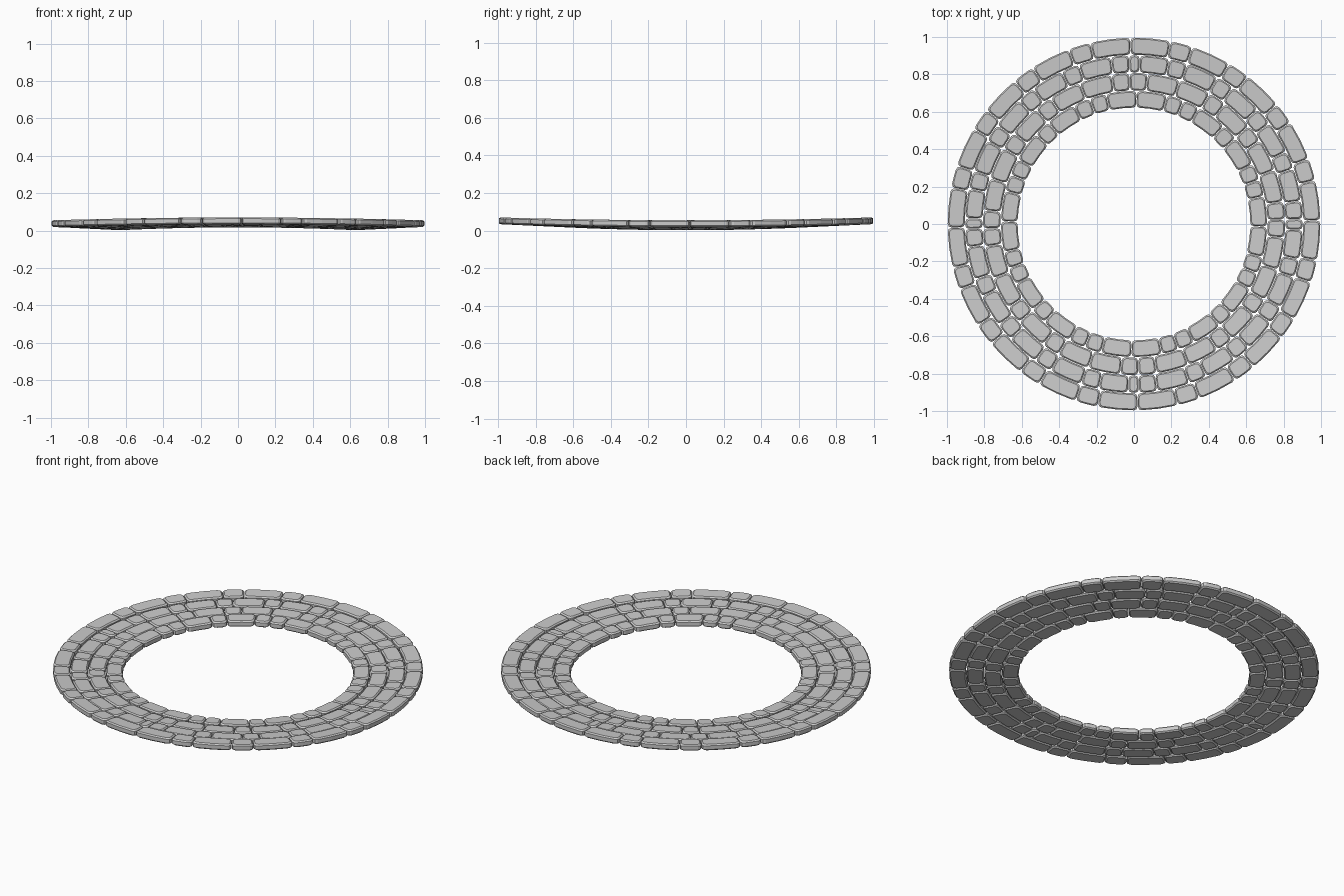
import bpy, bmesh, math

if "Cube" in bpy.data.objects:
    bpy.data.objects.remove(bpy.data.objects["Cube"])

QUARTER = math.pi / 2


def ground_height(r, a):
    # Shallow dish, gently waved so that the y ends sit a little higher
    return 0.002 + 0.018 * (r - 0.62) / 0.38 + 0.0075 * (1 - math.cos(2 * a))


def outline(r0, r1, a0, a1, inset):
    # Rounded block outline in polar coordinates, counter-clockwise
    rm, am = (r0 + r1) / 2, (a0 + a1) / 2
    h = (r1 - r0) / 2 - inset
    w = rm * (a1 - a0) / 2 - inset
    c = 0.018
    k = c * 0.3
    corner = [(h, w - c), (h - k, w - k), (h - c, w)]
    pts = [(h, 0)] + corner
    pts += [(-x, y) for x, y in reversed(corner)]
    pts += [(-h, 0)]
    pts += [(-x, -y) for x, y in corner]
    pts += [(x, -y) for x, y in reversed(corner)]
    return [(rm + x, am + y / rm) for x, y in pts]


def add_stone(bm, r0, r1, a0, a1, thick):
    e = 0.007
    layers = []
    for inset, dz in ((e, 0), (0, e), (0, thick - e), (e, thick)):
        loop = []
        for r, a in outline(r0, r1, a0, a1, inset):
            loop.append(bm.verts.new((r * math.cos(a), r * math.sin(a),
                                      ground_height(r, a) + dz)))
        layers.append(loop)
    n = len(layers[0])
    for lo, hi in zip(layers, layers[1:]):
        for i in range(n):
            j = (i + 1) % n
            bm.faces.new((lo[i], lo[j], hi[j], hi[i]))
    bm.faces.new(layers[-1])
    bm.faces.new(layers[0][::-1])


def stone_ring(name, r0, r1, pattern, thick, start):
    # The same quarter pattern of long and short stones, repeated four times
    bm = bmesh.new()
    unit = QUARTER / sum(pattern)
    gap = 0.0015 / r1
    for q in range(4):
        a = q * QUARTER + start
        for length in pattern:
            b = a + length * unit
            add_stone(bm, r0, r1, a + gap, b - gap, thick)
            a = b
    bmesh.ops.recalc_face_normals(bm, faces=bm.faces)
    mesh = bpy.data.meshes.new(name)
    bm.to_mesh(mesh)
    bm.free()
    obj = bpy.data.objects.new(name, mesh)
    bpy.context.collection.objects.link(obj)


L, S = 1.8, 1.0
# Thicker border courses, thinner courses between them
stone_ring("outer_border_stones", 0.905, 0.996, [L, S] * 4 + [L], 0.036, 0.02)
stone_ring("outer_path_stones", 0.810, 0.902, [S] + [L, S] * 4 + [L * 0.9, S * 0.6], 0.030, 0.03)
stone_ring("inner_path_stones", 0.714, 0.807, [S, L, L, S, L, S, L, L, S], 0.030, 0.03)
stone_ring("inner_border_stones", 0.622, 0.711, [L, S, S, L, S, L, S, S, L], 0.036, -0.02)
